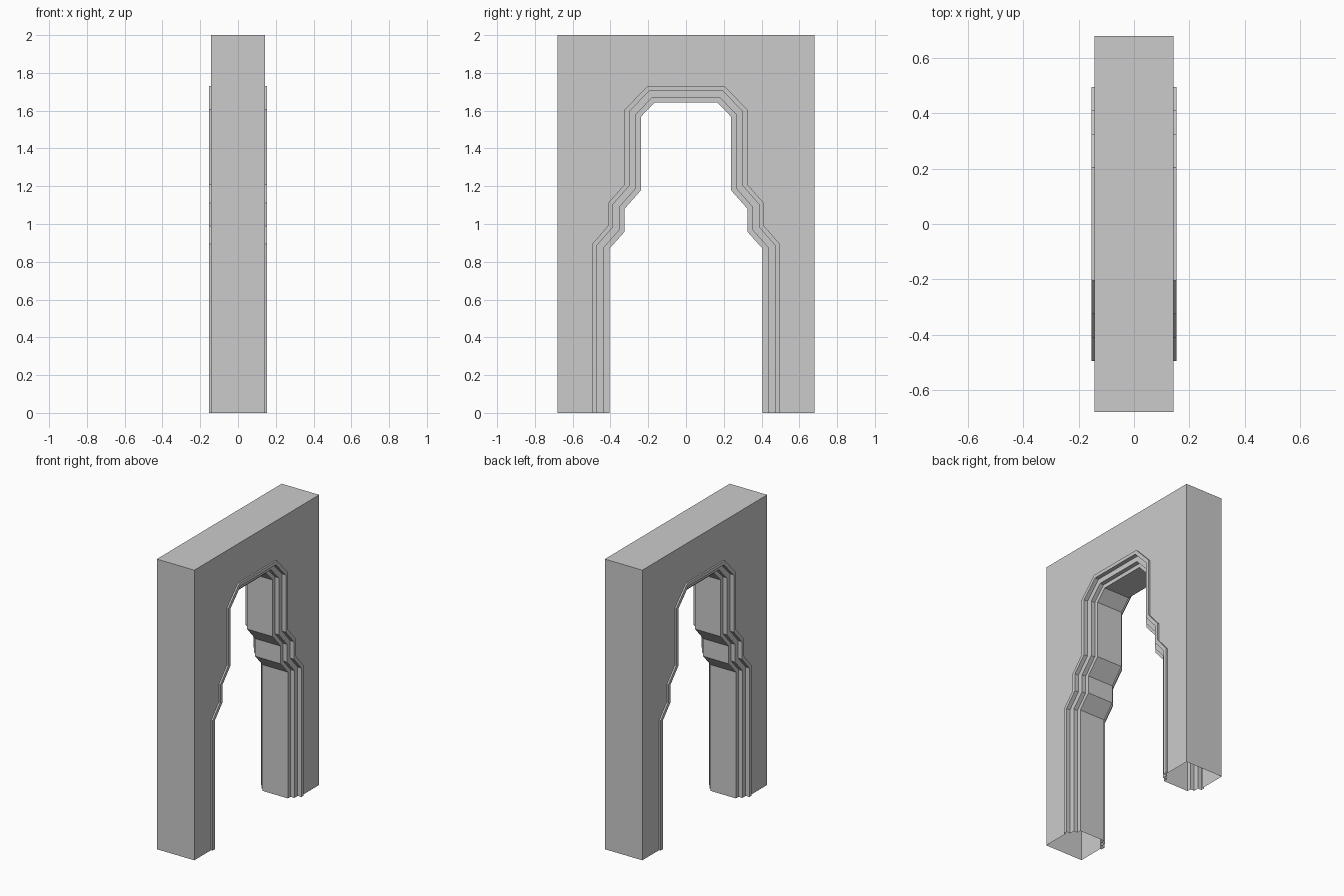
import bpy, bmesh

if "Cube" in bpy.data.objects:
    bpy.data.objects.remove(bpy.data.objects["Cube"])

# Half outlines of the opening (y, z): outer edge of the moulding and inner edge
OUTER = [(.496, 0), (.496, .895), (.413, .99), (.413, 1.11), (.325, 1.21), (.325, 1.605), (.204, 1.73)]
INNER = [(.405, 0), (.405, .87), (.326, .958), (.326, 1.08), (.237, 1.18), (.237, 1.57), (.167, 1.643)]
HALF_DEPTH, HALF_WIDTH, HEIGHT = .143, .68, 2.0


def arch_path(f):
    """Full path across the opening, f = 0 outer edge to 1 inner edge."""
    half = [(a + (c - a) * f, b + (d - b) * f) for (a, b), (c, d) in zip(OUTER, INNER)]
    return half + [(-y, z) for y, z in reversed(half)]


def finish(name, bm):
    bmesh.ops.remove_doubles(bm, verts=bm.verts, dist=1e-5)
    bmesh.ops.recalc_face_normals(bm, faces=bm.faces)
    mesh = bpy.data.meshes.new(name)
    bm.to_mesh(mesh)
    bm.free()
    obj = bpy.data.objects.new(name, mesh)
    bpy.context.collection.objects.link(obj)
    return obj


# One hollow shell, open at the foot of both legs
bm = bmesh.new()

# Wall faces with the opening cut out, plus ends and top
rim = [(-HALF_WIDTH, 0), (-HALF_WIDTH, HEIGHT), (HALF_WIDTH, HEIGHT), (HALF_WIDTH, 0)]
for x in (-HALF_DEPTH, HALF_DEPTH):
    bm.faces.new([bm.verts.new((x, y, z)) for y, z in rim + arch_path(0)])
for (y0, z0), (y1, z1) in zip(rim, rim[1:]):
    bm.faces.new([bm.verts.new(p) for p in (
        (-HALF_DEPTH, y0, z0), (HALF_DEPTH, y0, z0), (HALF_DEPTH, y1, z1), (-HALF_DEPTH, y1, z1))])

# Stepped moulding swept round the opening, mirrored front to back
steps = [(0, HALF_DEPTH), (0, .154), (.28, .154), (.28, .126), (.69, .126), (.69, .097), (1, .097)]
section = steps + [(f, -x) for f, x in reversed(steps)]
rows = [[bm.verts.new((x, y, z)) for y, z in arch_path(f)] for f, x in section]
for r0, r1 in zip(rows, rows[1:]):
    for i in range(len(r0) - 1):
        bm.faces.new((r0[i], r0[i + 1], r1[i + 1], r1[i]))

finish("arched_doorway_wall", bm)
